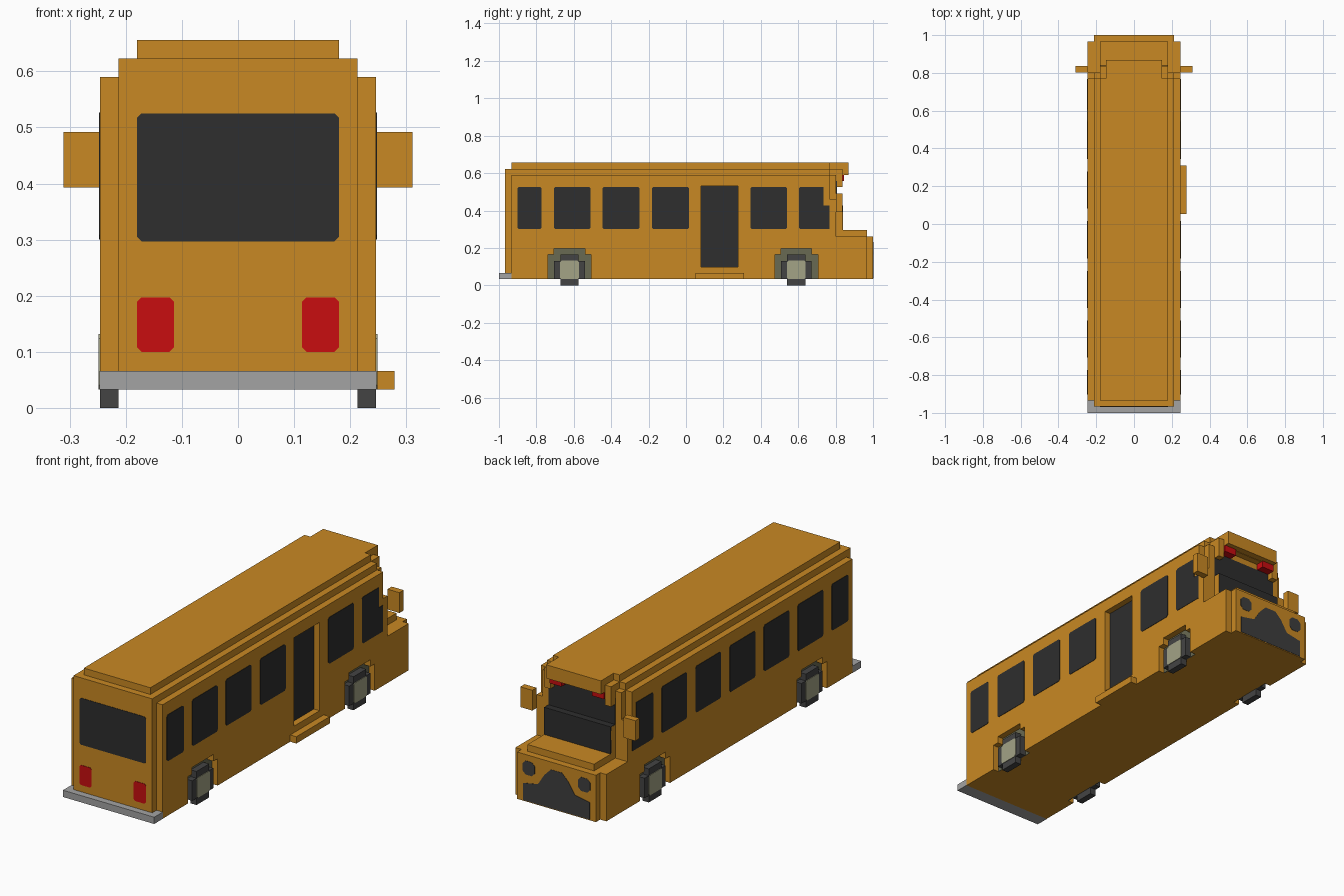
import bpy, bmesh

if "Cube" in bpy.data.objects:
    bpy.data.objects.remove(bpy.data.objects["Cube"])


def material(name, rgb):
    lin = [((c / 255 + 0.055) / 1.055) ** 2.4 if c > 10 else c / 255 / 12.92 for c in rgb]
    m = bpy.data.materials.new(name)
    m.diffuse_color = (*lin, 1)
    m.use_nodes = True
    m.node_tree.nodes["Principled BSDF"].inputs["Base Color"].default_value = m.diffuse_color
    return m


ORANGE = material("orange_paint", (201, 137, 35))
GLASS = material("dark_glass", (46, 46, 46))
GRILLE = material("grille_grey", (62, 62, 62))
TYRE = material("tyre_grey", (68, 68, 68))
HUB = material("hub_beige", (163, 163, 134))
WELL = material("well_olive", (105, 106, 82))
RED = material("red_lamp", (200, 13, 16))
METAL = material("bumper_grey", (163, 163, 163))


def prism(name, pts, axis, a, b, mat):
    """Extrude a 2D profile: axis 'x' takes (y, z) points, axis 'y' takes (x, z) points."""
    bm = bmesh.new()
    put = (lambda p, t: (t, p[0], p[1])) if axis == 'x' else (lambda p, t: (p[0], t, p[1]))
    lo = [bm.verts.new(put(p, a)) for p in pts]
    hi = [bm.verts.new(put(p, b)) for p in pts]
    n = len(pts)
    bm.faces.new(lo)
    bm.faces.new(hi[::-1])
    for i in range(n):
        j = (i + 1) % n
        bm.faces.new((lo[i], hi[i], hi[j], lo[j]))
    bmesh.ops.recalc_face_normals(bm, faces=bm.faces)
    me = bpy.data.meshes.new(name)
    bm.to_mesh(me)
    bm.free()
    me.materials.append(mat)
    ob = bpy.data.objects.new(name, me)
    bpy.context.collection.objects.link(ob)
    return ob


def rect(u0, u1, v0, v1, c=0.0):
    """Rectangle, with cut corners when c > 0."""
    if c == 0:
        return [(u0, v0), (u1, v0), (u1, v1), (u0, v1)]
    return [(u0 + c, v0), (u1 - c, v0), (u1, v0 + c), (u1, v1 - c),
            (u1 - c, v1), (u0 + c, v1), (u0, v1 - c), (u0, v0 + c)]


def box(name, x, y, z, mat=ORANGE):
    return prism(name, rect(*y, *z), 'x', x[0], x[1], mat)


def stepped(y, w1, w2, z0, z1, z2):
    """Blocky arch profile: wide below z1, narrower up to z2."""
    return [(y - w1, z0), (y + w1, z0), (y + w1, z1), (y + w2, z1),
            (y + w2, z2), (y - w2, z2), (y - w2, z1), (y - w1, z1)]


W, W2, W3, W4 = 0.246, 0.213, 0.18, 0.148   # half widths of the stepped body
WHEELS = (-0.623, 0.59)

# Main body shell with bonnet, cut for wheel wells and door
body = prism("body_shell", [(-0.934, 0.033), (0.967, 0.033), (0.967, 0.262), (0.803, 0.262),
                            (0.803, 0.459), (0.77, 0.459), (0.77, 0.59), (-0.934, 0.59)],
             'x', -W, W, ORANGE)
cutters = [prism("well_cutter", stepped(y, 0.115, 0.082, 0.0, 0.164, 0.197), 'x', s * W2, s * 0.3, ORANGE)
           for s in (-1, 1) for y in WHEELS]
cutters.append(box("door_cutter", (W2, 0.3), (0.08, 0.279), (0.098, 0.53)))
bpy.context.view_layer.objects.active = body
for c in cutters:
    mod = body.modifiers.new("cut", 'BOOLEAN')
    mod.operation = 'DIFFERENCE'
    mod.solver = 'EXACT'
    mod.object = c
    bpy.ops.object.modifier_apply(modifier=mod.name)
    bpy.data.objects.remove(c)

# Stepped roof, rear panel and nose
box("rear_panel", (-W2, W2), (-0.967, -0.93), (0.06, 0.623))
box("roof_lower", (-W2, W2), (-0.934, 0.77), (0.585, 0.623))
box("roof_upper", (-W3, W3), (-0.934, 0.77), (0.62, 0.656))
box("roof_brim", (-W4, W4), (0.76, 0.869), (0.59, 0.656))
box("roof_brim_side", (-W3, W3), (0.76, 0.836), (0.588, 0.623))
box("nose_panel", (-W2, W2), (0.96, 1.0), (0.033, 0.262))
box("bonnet_top", (-W3, W3), (0.80, 0.967), (0.26, 0.295))
box("cab_front", (-W2, W2), (0.76, 0.803), (0.26, 0.59))
box("cab_front_lower", (-W3, W3), (0.80, 0.836), (0.29, 0.426))

# Windscreen in two steps
box("windscreen_upper", (-W3, W3), (0.80, 0.806), (0.426, 0.557), GLASS)
box("windscreen_lower", (-W3, W3), (0.832, 0.839), (0.295, 0.428), GLASS)
box("windscreen_ledge", (-W3, W3), (0.803, 0.839), (0.422, 0.428), GLASS)

# Rear window and bumper
prism("rear_window", rect(-W3, W3, 0.297, 0.525, 0.008), 'y', -0.969, -0.963, GLASS)
box("rear_bumper", (-W - 0.001, W + 0.001), (-1.0, -0.934), (0.033, 0.066), METAL)

# Grille and headlights on the nose
prism("grille", [(-W3, 0.037), (W3, 0.037), (W3, 0.12), (0.1, 0.135), (0.065, 0.19), (0.03, 0.225),
                 (-0.03, 0.225), (-0.065, 0.19), (-0.1, 0.135), (-W3, 0.12)], 'y', 0.996, 1.0015, GRILLE)

# Door and its step
box("door_panel", (0.21, 0.215), (0.08, 0.279), (0.098, 0.53), GLASS)
box("door_step", (W - 0.005, 0.279), (0.052, 0.311), (0.033, 0.066))

for s in (-1, 1):
    side = "right" if s > 0 else "left"
    # Side windows
    spans = [(-0.902, -0.772), (-0.707, -0.51), (-0.446, -0.249), (-0.182, 0.015), (0.345, 0.541)]
    if s < 0:
        spans.append((0.082, 0.279))
    for y0, y1 in spans:
        prism(side + "_window", rect(y0, y1, 0.3, 0.527, 0.008), 'x', s * 0.242, s * 0.248, GLASS)
    prism(side + "_cab_window", [(0.613, 0.3), (0.767, 0.3), (0.767, 0.428), (0.736, 0.428),
                                 (0.736, 0.527), (0.613, 0.527), (0.605, 0.519), (0.605, 0.308)],
          'x', s * 0.242, s * 0.248, GLASS)
    # Wheels, hubs and well linings
    for y in WHEELS:
        prism(side + "_well_lining", stepped(y, 0.115, 0.082, 0.033, 0.164, 0.197),
              'x', s * 0.21, s * 0.215, WELL)
        t = [(-0.082, 0.033), (-0.049, 0.033), (-0.049, 0), (0.049, 0), (0.049, 0.033), (0.082, 0.033),
             (0.082, 0.131), (0.049, 0.131), (0.049, 0.164), (-0.049, 0.164), (-0.049, 0.131), (-0.082, 0.131)]
        prism(side + "_tyre", [(y + a, b) for a, b in t], 'x', s * W2, s * W, TYRE)
        prism(side + "_hub", rect(y - 0.05, y + 0.05, 0.033, 0.132, 0.008), 'x', s * 0.24, s * 0.249, HUB)
    # Lamps, mirrors and visor posts
    prism(side + "_tail_lamp", rect(s * 0.147 - 0.033, s * 0.147 + 0.033, 0.1, 0.197, 0.008),
          'y', -0.969, -0.963, RED)
    prism(side + "_headlight", rect(s * 0.15 - 0.033, s * 0.15 + 0.033, 0.165, 0.232, 0.016),
          'y', 0.996, 1.0015, GRILLE)
    box(side + "_roof_lamp", (s * 0.082, s * W4), (0.80, 0.845), (0.557, 0.592), RED)
    box(side + "_mirror", (s * W, s * 0.311), (0.803, 0.836), (0.393, 0.492))
    box(side + "_visor_post", (s * W4, s * W3), (0.80, 0.836), (0.525, 0.592))
